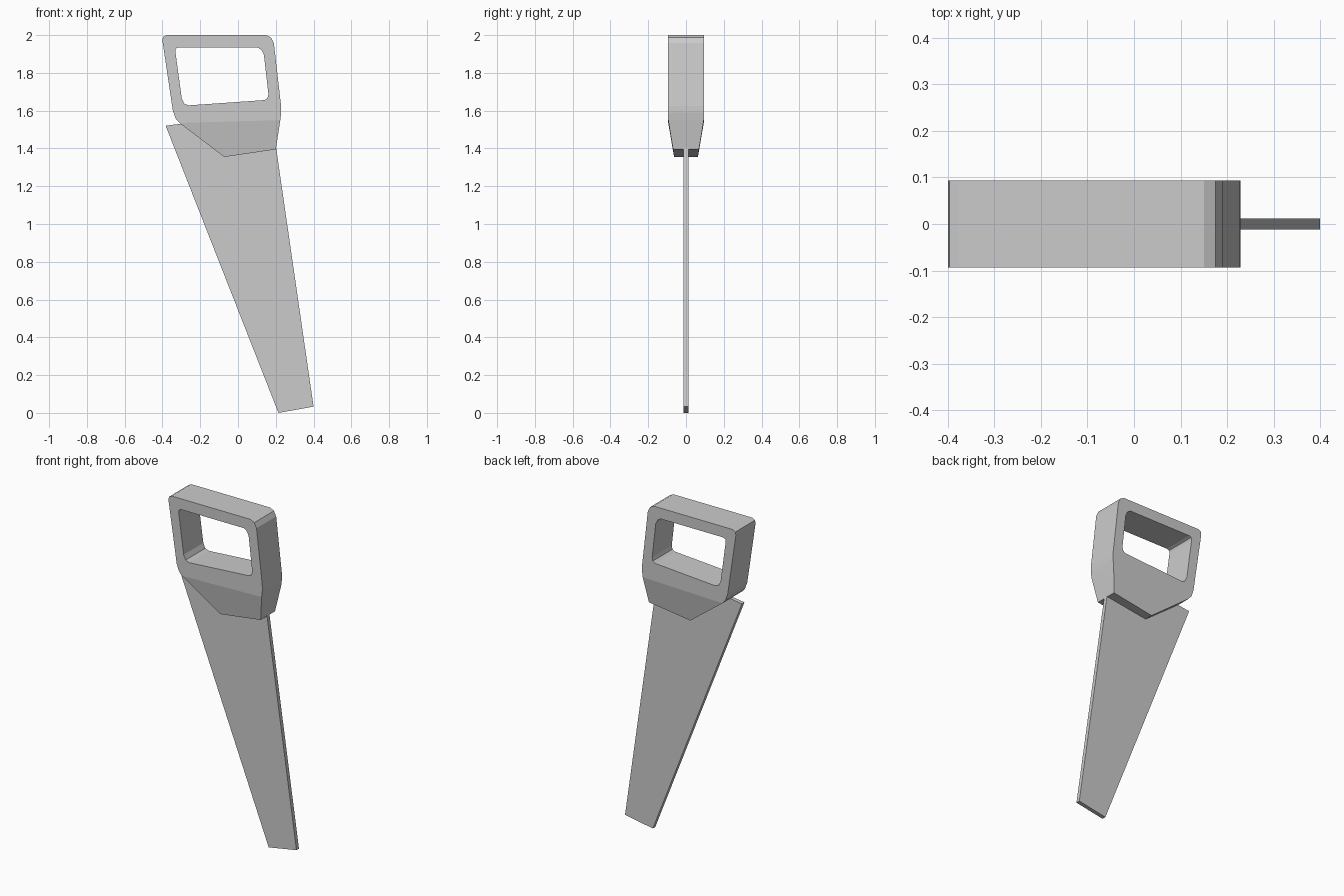
import bpy, bmesh

if "Cube" in bpy.data.objects:
    bpy.data.objects.remove(bpy.data.objects["Cube"])

def add_object(name, bm):
    bmesh.ops.recalc_face_normals(bm, faces=bm.faces)
    me = bpy.data.meshes.new(name)
    bm.to_mesh(me)
    bm.free()
    ob = bpy.data.objects.new(name, me)
    bpy.context.collection.objects.link(ob)
    return ob

def add_verts(bm, pts, y):
    return [bm.verts.new((x, y, z)) for x, z in pts]

def loop_edges(bm, vs):
    return [bm.edges.new((a, b)) for a, b in zip(vs, vs[1:] + vs[:1])]

def thicken(bm, depth):
    res = bmesh.ops.extrude_face_region(bm, geom=bm.faces[:])
    moved = [g for g in res["geom"] if isinstance(g, bmesh.types.BMVert)]
    bmesh.ops.translate(bm, verts=moved, vec=(0, depth, 0))

# Handle: grip frame with a hole, plus a tapered lower clamp below the crease
HALF = 0.094
frame = [(-0.31, 1.535), (-0.33, 1.558), (-0.345, 1.60), (-0.40, 1.97),
         (-0.397, 1.99), (-0.378, 2.0), (0.15, 2.0), (0.175, 1.987),
         (0.19, 1.957), (0.228, 1.625), (0.229, 1.59), (0.224, 1.55)]
hole = [(-0.332, 1.915), (-0.329, 1.929), (-0.314, 1.935), (0.103, 1.935),
        (0.124, 1.922), (0.137, 1.897), (0.161, 1.687), (0.156, 1.666),
        (0.14, 1.656), (-0.261, 1.628), (-0.285, 1.637), (-0.298, 1.666)]
bm = bmesh.new()
outer = add_verts(bm, frame, -HALF)
inner = add_verts(bm, hole, -HALF)
edges = loop_edges(bm, outer) + loop_edges(bm, inner)
bmesh.ops.triangle_fill(bm, edges=edges, use_beauty=True, use_dissolve=False)
low = add_verts(bm, [(0.20, 1.395), (-0.073, 1.355)], -HALF)
bm.faces.new([outer[0], outer[-1]] + low)
thicken(bm, 2 * HALF)
# pull the lower edge inwards so the clamp narrows towards the blade
for v in bm.verts:
    crease = 1.535 + 0.028 * (v.co.x + 0.31)
    drop = crease - v.co.z
    if drop > 0.05:
        v.co.y *= 1 - 0.165 * drop / HALF
add_object("handle", bm)

# Blade: thin tapered plate running up into the handle
bm = bmesh.new()
bm.faces.new(add_verts(bm, [(-0.383, 1.52), (0.214, 0.0), (0.40, 0.033),
                            (0.203, 1.395), (0.182, 1.548), (-0.31, 1.53)], -0.012))
thicken(bm, 0.024)
add_object("blade", bm)
